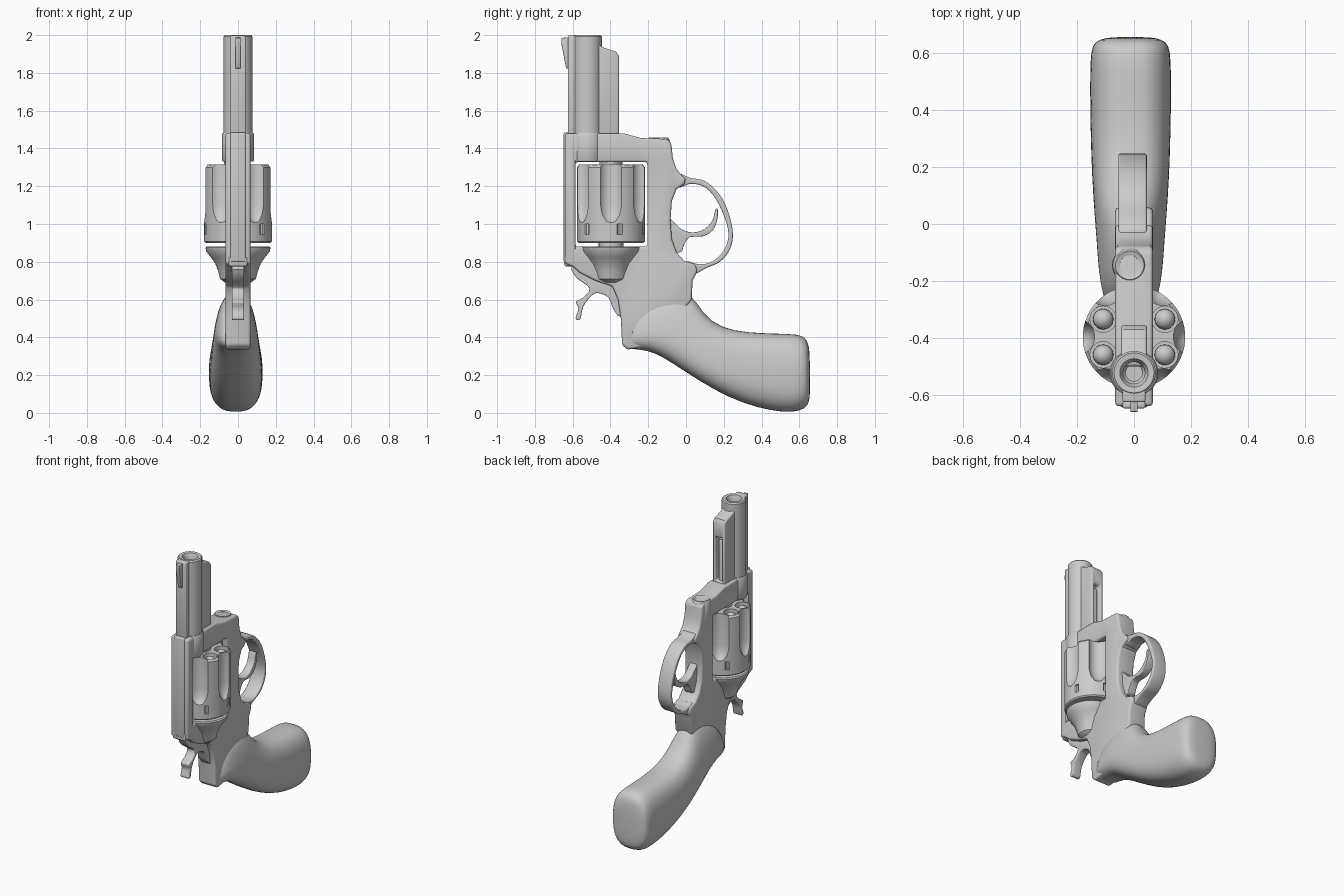
import bpy, bmesh, math
from mathutils import Vector


def new_object(name, bm):
    bmesh.ops.recalc_face_normals(bm, faces=bm.faces)
    mesh = bpy.data.meshes.new(name)
    bm.to_mesh(mesh)
    bm.free()
    ob = bpy.data.objects.new(name, mesh)
    bpy.context.collection.objects.link(ob)
    return ob


def spline(pts, steps=4):
    """Closed Catmull-Rom curve through the points."""
    out, n = [], len(pts)
    for i in range(n):
        a, b, c, d = (Vector(pts[(i + k) % n]) for k in (-1, 0, 1, 2))
        for s in range(steps):
            t = s / steps
            out.append(0.5 * (2 * b + (c - a) * t + (2 * a - 5 * b + 4 * c - d) * t**2
                              + (3 * b - a - 3 * c + d) * t**3))
    return out


def finish(ob, cutters=(), bevel=0.0, angle=35):
    for c in cutters:
        c.hide_render = True
        m = ob.modifiers.new("cut", 'BOOLEAN')
        m.object, m.operation, m.solver = c, 'DIFFERENCE', 'EXACT'
    if bevel:
        m = ob.modifiers.new("bevel", 'BEVEL')
        m.width, m.segments, m.limit_method = bevel, 3, 'ANGLE'
        m.angle_limit = math.radians(40)
    bpy.ops.object.select_all(action='DESELECT')
    ob.select_set(True)
    bpy.context.view_layer.objects.active = ob
    bpy.ops.object.convert(target='MESH')
    bpy.ops.object.shade_smooth_by_angle(angle=math.radians(angle))
    for c in cutters:
        bpy.data.objects.remove(c)
    return ob


def plate(name, pts, half, x=0.0):
    """Side profile in (y, z), extruded across x."""
    bm = bmesh.new()
    f = bm.faces.new([bm.verts.new((x - half, p[0], p[1])) for p in pts])
    ext = bmesh.ops.extrude_face_region(bm, geom=[f])
    bmesh.ops.translate(bm, vec=(2 * half, 0, 0),
                        verts=[v for v in ext['geom'] if isinstance(v, bmesh.types.BMVert)])
    return new_object(name, bm)


def bridge(bm, rings):
    n = len(rings[0])
    for a, b in zip(rings, rings[1:]):
        for i in range(n):
            bm.faces.new((a[i], a[(i + 1) % n], b[(i + 1) % n], b[i]))
    bm.faces.new(rings[0])
    bm.faces.new(rings[-1])


def lathe(name, prof, x=0.0, y=0.0, sides=40, sy=1.0):
    """Profile of (radius, z) turned about a vertical axis."""
    bm = bmesh.new()
    rings = [[bm.verts.new((x + r * math.cos(2 * math.pi * i / sides),
                            y + sy * r * math.sin(2 * math.pi * i / sides), z))
              for i in range(sides)] for r, z in prof]
    bridge(bm, rings)
    return new_object(name, bm)


def box_pts(y0, y1, z0, z1):
    return [(y0, z0), (y1, z0), (y1, z1), (y0, z1)]


CY = -0.397      # cylinder axis
BY = -0.523      # barrel axis

# Frame with cylinder window
frame = plate("frame", [
    (-0.64, 0.79), (-0.64, 1.48), (-0.33, 1.48), (-0.24, 1.455), (-0.1, 1.45),
    (-0.078, 1.43), (-0.07, 1.35), (-0.05, 1.29), (-0.02, 1.255), (0.0, 1.24), (-0.01, 1.21),
    (-0.05, 1.185), (-0.075, 1.12), (-0.082, 1.02), (-0.075, 0.92), (-0.05, 0.85),
    (-0.01, 0.805), (0.05, 0.785), (0.06, 0.75), (0.035, 0.7), (0.03, 0.6), (-0.15, 0.36),
    (-0.31, 0.335), (-0.338, 0.36), (-0.345, 0.5), (-0.36, 0.6), (-0.39, 0.67),
    (-0.48, 0.70), (-0.56, 0.74), (-0.6, 0.775)], 0.066)
window = plate("window_cutter", box_pts(-0.585, -0.205, 0.88, 1.328), 0.3)
finish(frame, [window], 0.014)
finish(plate("top_rib", box_pts(-0.648, -0.62, 0.8, 1.485), 0.04), bevel=0.008)
finish(plate("rear_sight", box_pts(-0.645, -0.58, 0.775, 0.83), 0.05), bevel=0.012)
finish(lathe("frame_nose", [(0.03, 1.41), (0.035, 1.452), (0.05, 1.457), (0.06, 1.44),
                            (0.062, 1.36), (0.05, 1.25), (0.03, 1.2)], -0.015, -0.145))
finish(lathe("barrel_collar", [(0.08, 1.33), (0.085, 1.34), (0.085, 1.475), (0.08, 1.483)], 0, BY))

# Recoil shield bowl behind the cylinder
finish(lathe("recoil_shield", [(0.165, 0.882), (0.172, 0.875), (0.168, 0.855), (0.145, 0.825),
                               (0.12, 0.79), (0.105, 0.75), (0.095, 0.71), (0.07, 0.69),
                               (0.02, 0.685)], 0, CY, 48, 0.94))

# Trigger guard: outer curve joined to inner curve
outer = [(-0.04, 1.265), (0.02, 1.245), (0.1, 1.227), (0.175, 1.16), (0.225, 1.06), (0.248, 0.95),
         (0.232, 0.865), (0.18, 0.8), (0.11, 0.768), (0.05, 0.735), (0.0, 0.72)]
inner = [(-0.04, 1.195), (0.02, 1.212), (0.09, 1.2), (0.15, 1.145), (0.2, 1.045), (0.225, 0.95),
         (0.208, 0.875), (0.165, 0.82), (0.11, 0.79), (0.05, 0.79), (0.0, 0.8)]
guard = spline(outer + inner[::-1])
finish(plate("trigger_guard", guard, 0.05, -0.005), bevel=0.008)

# Trigger
finish(plate("trigger", spline([
    (-0.1, 1.03), (-0.06, 1.005), (-0.02, 0.97), (0.04, 0.955), (0.1, 0.975), (0.14, 1.02),
    (0.155, 1.075), (0.168, 1.078), (0.165, 1.02), (0.14, 0.965), (0.09, 0.935), (0.02, 0.93),
    (-0.01, 0.89), (-0.03, 0.85), (-0.1, 0.87)], 3), 0.028), bevel=0.007)

# Hammer
finish(plate("hammer", spline([
    (-0.605, 0.775), (-0.58, 0.715), (-0.51, 0.66), (-0.545, 0.61), (-0.582, 0.59),
    (-0.57, 0.55), (-0.585, 0.5), (-0.56, 0.495), (-0.545, 0.56), (-0.51, 0.61), (-0.47, 0.635),
    (-0.41, 0.61), (-0.385, 0.55), (-0.345, 0.51), (-0.3, 0.6), (-0.4, 0.72), (-0.5, 0.77)], 3),
    0.032), bevel=0.006)

# Barrel with bore, top rib and front sight
finish(lathe("barrel", [(0.03, 1.85), (0.038, 1.86), (0.038, 1.975), (0.05, 1.998), (0.07, 2.0),
                        (0.077, 1.992), (0.077, 1.4)], 0, BY))
finish(plate("barrel_rib", box_pts(-0.625, -0.575, 1.45, 1.998), 0.04), bevel=0.006)
finish(plate("front_sight", [(-0.61, 1.99), (-0.66, 1.985), (-0.66, 1.955), (-0.635, 1.825),
                             (-0.61, 1.82)], 0.013), bevel=0.003)

# Under-barrel lug with ejector rod slot
lug = plate("barrel_lug", [(-0.5, 1.45), (-0.355, 1.45), (-0.355, 1.89), (-0.37, 1.912),
                           (-0.44, 1.935), (-0.46, 1.95), (-0.5, 1.95)], 0.046)
slot = plate("slot_cutter", box_pts(-0.40, -0.3, 1.49, 1.79), 0.024)
finish(lug, [slot], 0.012)
finish(lathe("ejector_rod", [(0.02, 1.3), (0.02, 1.76), (0.015, 1.77)], 0, CY + 0.005, 20))

# Cylinder with flutes, chambers and stop notches
drum = lathe("cylinder", [(0.172, 0.9), (0.18, 0.908), (0.18, 1.3), (0.168, 1.315)], 0, CY, 60)
cuts = []
for k in range(6):
    def at(r, deg):
        a = math.radians(deg + 60 * k)
        return r * math.cos(a), CY + r * math.sin(a)
    cuts.append(lathe("flute_cutter", [(0.01, 1.0), (0.035, 1.015), (0.055, 1.05), (0.065, 1.1),
                                       (0.065, 1.4)], *at(0.203, 0), 24))
    cuts.append(lathe("chamber_cutter", [(0.046, 1.26), (0.046, 1.4)], *at(0.125, 30), 24))
    cuts.append(lathe("notch_cutter", [(0.015, 0.945), (0.015, 1.0)], *at(0.182, 15), 8))
    finish(lathe("bullet", [(0.036, 1.25)] + [(0.036 * math.cos(math.radians(t)),
                 1.275 + 0.036 * math.sin(math.radians(t))) for t in range(0, 90, 17)],
                 *at(0.125, 30), 24))
finish(drum, cuts)
finish(lathe("cylinder_pin", [(0.065, 0.86), (0.065, 0.91)], 0, CY, 32))
finish(lathe("crane_collar", [(0.06, 1.30), (0.06, 1.34)], 0, CY, 32))

# Grip: rounded sections lofted between a lower and an upper edge
stations = [  # lower y, z, upper y, z, half width, upper taper
    (-0.318, 0.37, -0.30, 0.45, 0.06, 0.1), (-0.31, 0.345, -0.265, 0.53, 0.085, 0.2),
    (-0.27, 0.335, -0.19, 0.60, 0.115, 0.35), (-0.2, 0.33, -0.08, 0.64, 0.135, 0.45),
    (-0.12, 0.295, 0.03, 0.642, 0.142, 0.45), (0.0, 0.215, 0.085, 0.525, 0.142, 0.25),
    (0.15, 0.12, 0.19, 0.447, 0.143, 0.1), (0.3, 0.05, 0.33, 0.425, 0.143, 0.03),
    (0.45, 0.01, 0.48, 0.42, 0.143, 0), (0.57, 0.0, 0.59, 0.418, 0.142, 0),
    (0.63, 0.022, 0.63, 0.4, 0.135, 0), (0.65, 0.05, 0.647, 0.37, 0.11, 0),
    (0.658, 0.1, 0.656, 0.32, 0.07, 0)]
bm = bmesh.new()
rings = []
for ly, lz, uy, uz, w, taper in stations:
    ring = []
    for i in range(32):
        a = 2 * math.pi * i / 32
        c, s = math.cos(a), math.sin(a)
        t = 0.5 + 0.5 * math.copysign(abs(s) ** 0.75, s)
        x = w * (1 - taper * t) * math.copysign(abs(c) ** 0.75, c)
        ring.append(bm.verts.new((x - 0.012, ly + (uy - ly) * t, lz + (uz - lz) * t)))
    rings.append(ring)
bridge(bm, rings)
grip = new_object("grip", bm)
sub = grip.modifiers.new("smooth", 'SUBSURF')
sub.levels = sub.render_levels = 1
finish(grip, angle=50)
